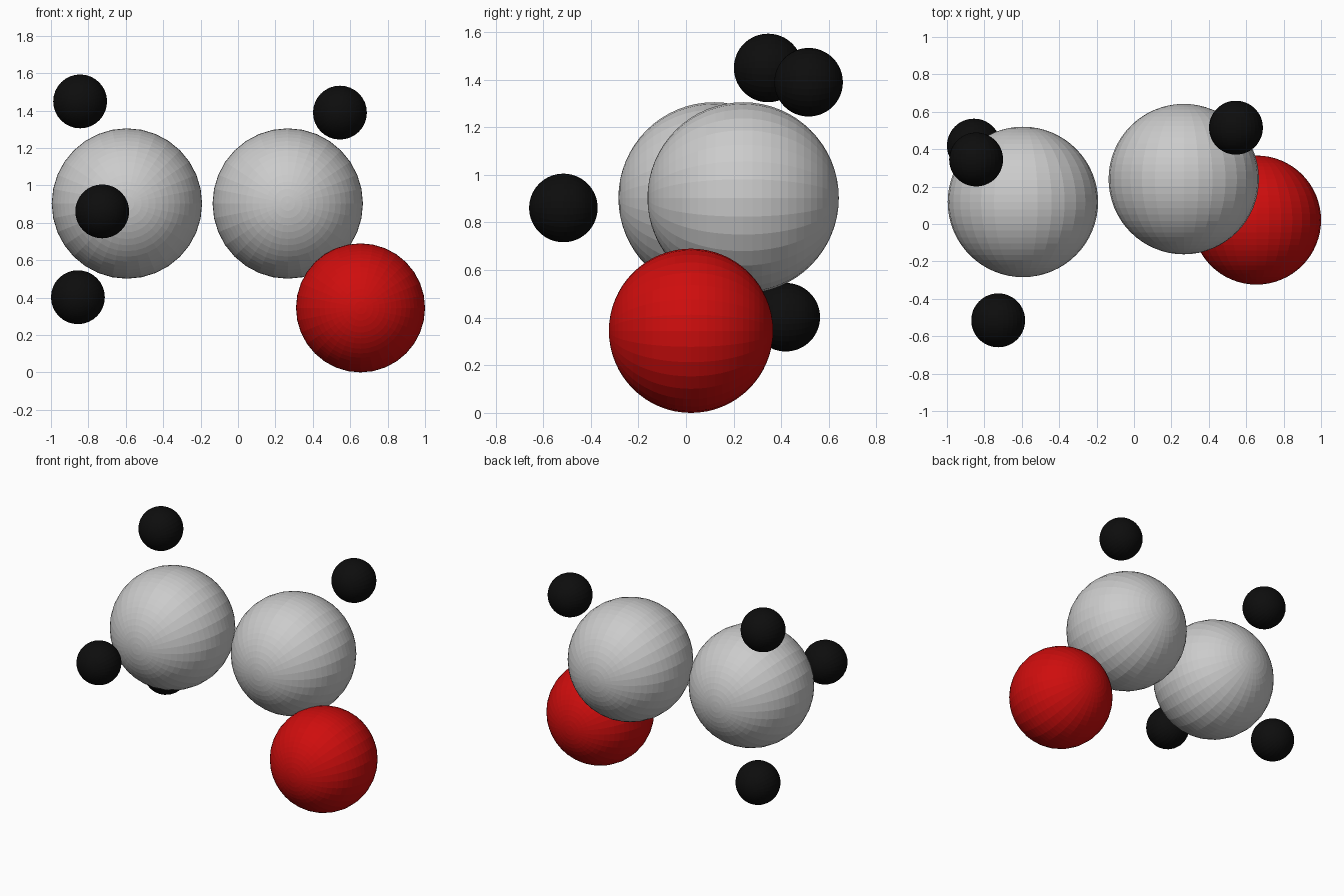
import bpy
import math

if "Cube" in bpy.data.objects:
    bpy.data.objects.remove(bpy.data.objects["Cube"])


def material(name, color):
    mat = bpy.data.materials.new(name)
    mat.diffuse_color = color
    mat.use_nodes = True
    mat.node_tree.nodes["Principled BSDF"].inputs["Base Color"].default_value = mat.diffuse_color
    return mat


red = material("red", (0.62, 0.004, 0.004, 1))
black = material("black", (0.004, 0.004, 0.004, 1))


def ball(name, radius, location, mat=None):
    # Faceted sphere with its poles along the y axis
    bpy.ops.mesh.primitive_uv_sphere_add(
        segments=32, ring_count=32, radius=radius,
        location=location, rotation=(math.pi / 2, 0, 0))
    obj = bpy.context.object
    obj.name = name
    if mat:
        obj.data.materials.append(mat)
    return obj


# Two large carbon atoms
ball("carbon_left", 0.402, (-0.594, 0.118, 0.903))
ball("carbon_right", 0.402, (0.266, 0.240, 0.903))

# Oxygen atom
ball("oxygen", 0.345, (0.655, 0.021, 0.345), red)

# Small hydrogen atoms: three on the left carbon, one on the right
hydrogens = [
    ("hydrogen_top_left", (-0.844, 0.345, 1.449)),
    ("hydrogen_front_left", (-0.726, -0.515, 0.861)),
    ("hydrogen_bottom_left", (-0.856, 0.419, 0.402)),
    ("hydrogen_right", (0.545, 0.515, 1.389)),
]
for name, location in hydrogens:
    ball(name, 0.144, location, black)
